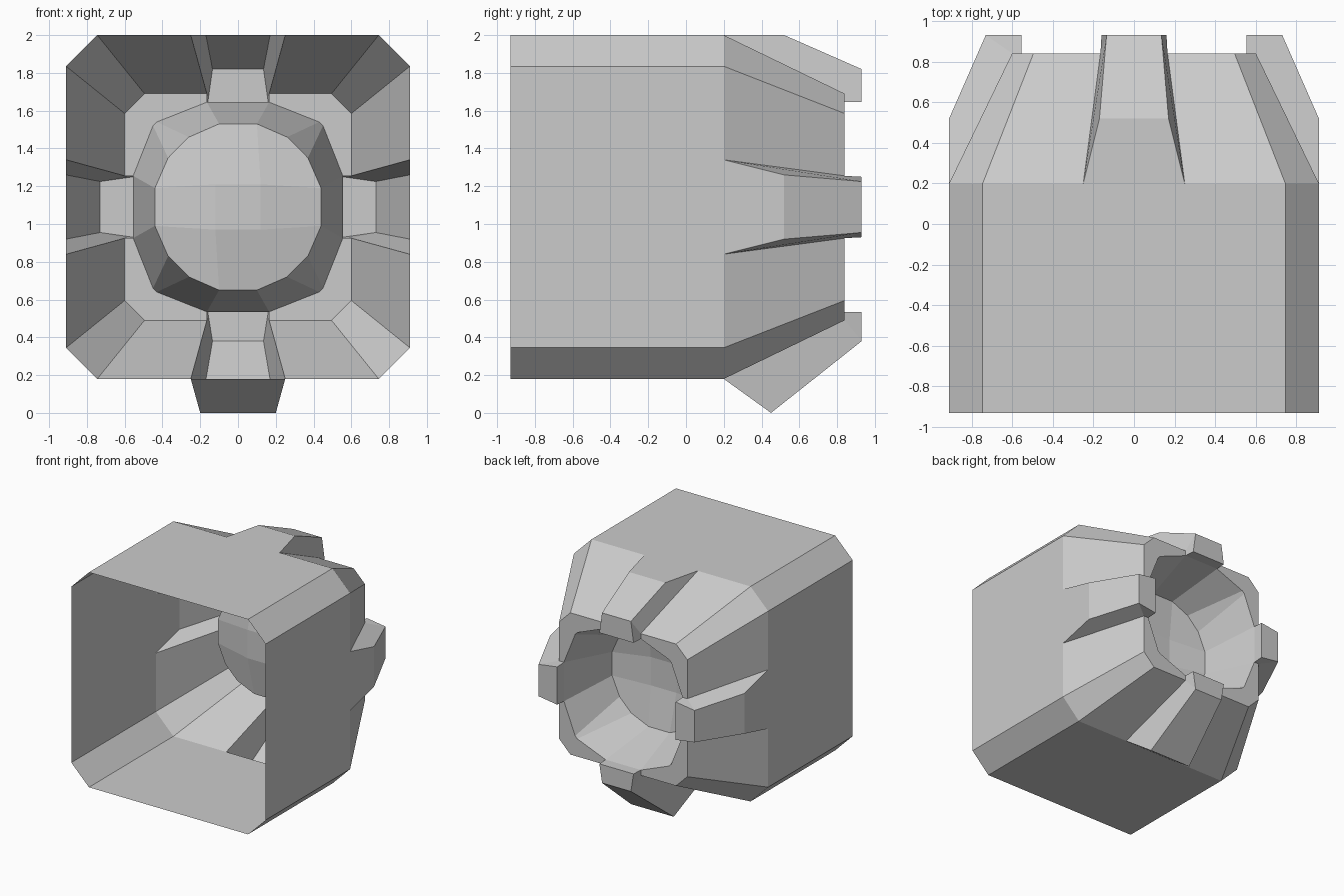
import bpy, bmesh
from mathutils import Vector

if "Cube" in bpy.data.objects:
    bpy.data.objects.remove(bpy.data.objects["Cube"])

CZ = 1.09  # height of the shell axis


def place(p, k, s):
    """Point (across, depth, outward) of the top side, mirrored by s, turned k quarter turns."""
    x, y, z = p[0] * s, p[1], p[2]
    for _ in range(k):
        x, z = z, -x
    return Vector((x, y, z + CZ))


def build(name, polys):
    bm = bmesh.new()
    for pts in polys:
        bm.faces.new([bm.verts.new(p) for p in pts])
    bmesh.ops.remove_doubles(bm, verts=bm.verts, dist=0.0005)
    bmesh.ops.recalc_face_normals(bm, faces=bm.faces)
    me = bpy.data.meshes.new(name)
    bm.to_mesh(me)
    bm.free()
    ob = bpy.data.objects.new(name, me)
    bpy.context.collection.objects.link(ob)


def swap(p):
    """Mirror a point across the corner diagonal."""
    return (p[2], p[1], p[0])


def flip(p):
    return (-p[0], p[1], p[2])


F, M, B, E = -0.93, 0.2, 0.84, 0.93   # open front, taper start, back plate, rib ends
W0, W1 = (0.745, F, 0.91), (0.745, M, 0.91)      # tube corners
T1 = (0.495, B, 0.60)                            # end of taper
R0, R1 = (0.25, M, 0.91), (0.165, B, 0.60)       # rib foot
A0, A1 = (0.165, B, 0.555), (0.43, B, 0.45)      # bowl mouth
B0, B1 = (0.10, 0.36, 0.44), (0.26, 0.36, 0.37)  # bowl floor edge
D = (0.12, 0.30, 0.12)                           # bowl floor centre

body, ribs, bowl = [], [], []
for k in range(4):
    def add(part, pts, s=1):
        part.append([place(p, k, s) for p in pts])

    # straight tube wall and chamfered corner
    add(body, [W0, W1, R0, flip(R0), flip(W1), flip(W0)])
    add(body, [W0, W1, swap(W1), swap(W0)])
    # corner taper and corner of the back plate
    add(body, [W1, T1, swap(T1), swap(W1)])
    add(body, [T1, A1, swap(A1), swap(T1)])
    # bowl corner
    add(bowl, [A1, B1, swap(B1), swap(A1)])
    add(bowl, [D, B0, B1, swap(B1), swap(B0)])
    # bowl middle strip
    add(bowl, [A0, B0, flip(B0), flip(A0)])
    add(bowl, [B0, D, flip(D), flip(B0)])
    # hollow rib; the bottom one dips down to the ground as a foot
    knee = (0.20, 0.45, 1.09) if k == 2 else (0.17, 0.52, 0.91)
    tip, toe = (0.135, E, 0.71 if k == 2 else 0.73), (0.16, E, 0.555)
    line = [R0, knee, tip, toe, A0]
    for a, b in zip(line, line[1:]):
        add(ribs, [a, b, flip(b), flip(a)])
    for s in (1, -1):
        add(ribs, [R0, knee, tip, R1], s)
        add(ribs, [R1, tip, toe, A0], s)
        add(body, [R0, W1, T1, R1], s)
        add(body, [R1, T1, A1, A0], s)
        add(bowl, [A0, A1, B1, B0], s)
bowl.append([place(D, k, 1) for k in range(4)])

build("shell_body", body)
build("shell_ribs", ribs)
build("recessed_bowl", bowl)
